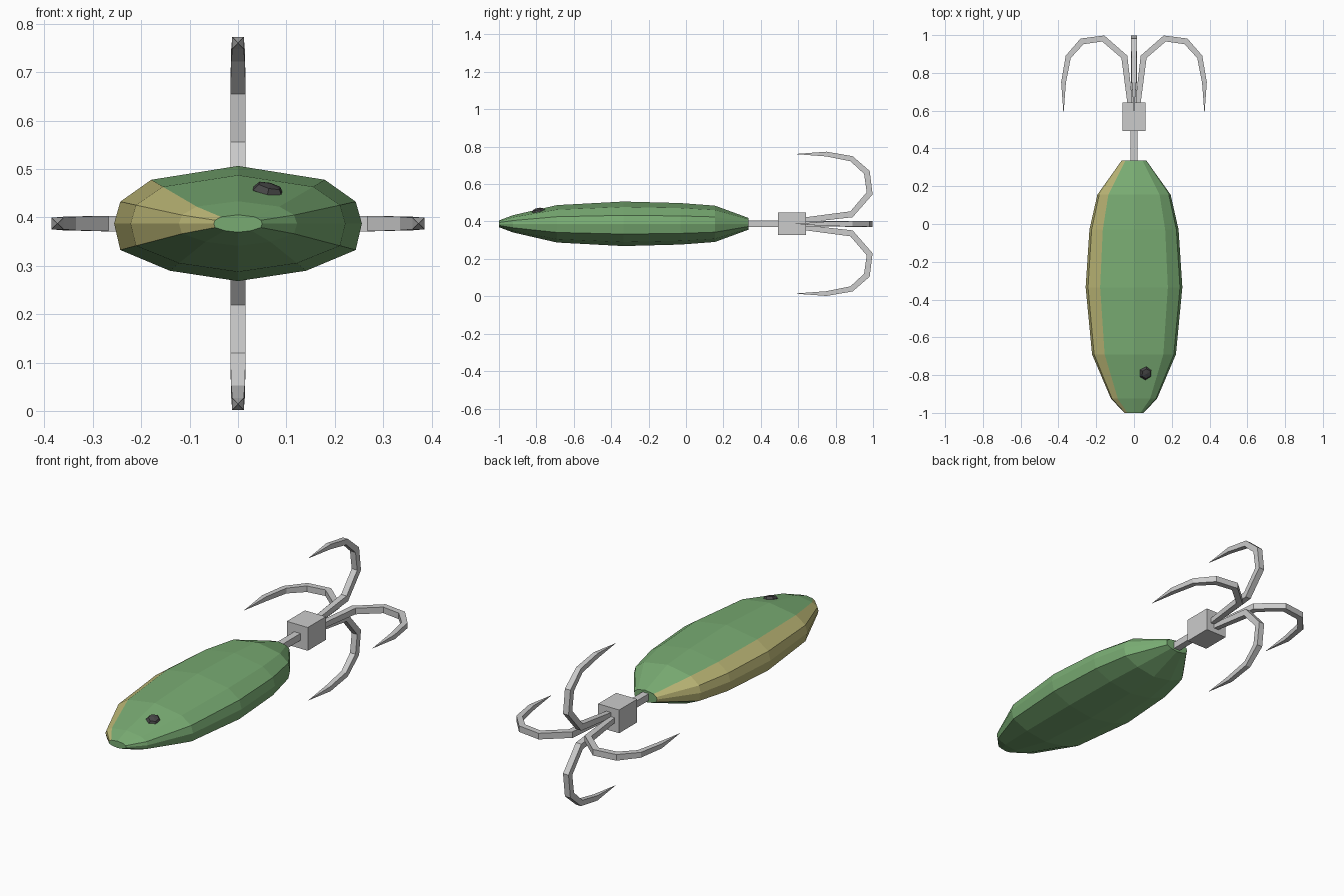
import bpy, bmesh
from math import radians
from mathutils import Vector, Matrix

if "Cube" in bpy.data.objects:
    bpy.data.objects.remove(bpy.data.objects["Cube"])

ZC = 0.3875  # height of the lure's long axis


def material(name, rgb):
    m = bpy.data.materials.new(name)
    m.diffuse_color = (*rgb, 1)
    m.use_nodes = True
    m.node_tree.nodes["Principled BSDF"].inputs["Base Color"].default_value = m.diffuse_color
    return m


def loft(name, rings, mats=(), mat_of=lambda j: 0):
    """Skin a list of equal-sized point rings and cap both ends."""
    bm = bmesh.new()
    vs = [[bm.verts.new(p) for p in ring] for ring in rings]
    n = len(rings[0])
    for a, b in zip(vs, vs[1:]):
        for j in range(n):
            k = (j + 1) % n
            bm.faces.new((a[j], a[k], b[k], b[j])).material_index = mat_of(j)
    bm.faces.new(vs[0])
    bm.faces.new(vs[-1])
    bmesh.ops.remove_doubles(bm, verts=bm.verts, dist=0.0005)
    bmesh.ops.recalc_face_normals(bm, faces=bm.faces)
    me = bpy.data.meshes.new(name)
    bm.to_mesh(me)
    bm.free()
    ob = bpy.data.objects.new(name, me)
    bpy.context.collection.objects.link(ob)
    for m in mats:
        me.materials.append(m)
    return ob


def box(name, size, loc):
    bpy.ops.mesh.primitive_cube_add(size=1, location=loc)
    ob = bpy.context.object
    ob.name = name
    ob.scale = size
    return ob


green = material("green", (0.19, 0.41, 0.17))
yellow = material("yellow", (0.50, 0.47, 0.18))
dark = material("dark", (0.06, 0.06, 0.06))

# Lure body: one 12-sided section scaled along y, yellow stripe on the left
half = [(0, 1), (0.70, 0.76), (0.95, 0.38), (1, 0), (0.95, -0.46), (0.55, -0.82), (0, -1)]
section = half + [(-x, z) for x, z in half[5:0:-1]]
stations = [(-1, 0.05, 0.018), (-0.925, 0.122, 0.046), (-0.69, 0.222, 0.1),
            (-0.335, 0.256, 0.119), (-0.03, 0.236, 0.111), (0.155, 0.194, 0.097),
            (0.335, 0.066, 0.031)]
loft("lure_body",
     [[(x * w, y, ZC + z * h) for x, z in section] for y, w, h in stations],
     (green, yellow), lambda j: 1 if j in (8, 9, 10) else 0)

# Eye: flattened faceted bead lying on the sloping top
bpy.ops.mesh.primitive_uv_sphere_add(segments=6, ring_count=4, radius=1,
                                     location=(0.062, -0.79, 0.453),
                                     rotation=(radians(13), radians(14), 0))
eye = bpy.context.object
eye.name = "eye"
eye.scale = (0.036, 0.038, 0.019)
eye.data.materials.append(dark)

# Shank and hook block
box("shank", (0.036, 0.22, 0.036), (0, 0.41, ZC))
box("hook_block", (0.122, 0.15, 0.122), (0, 0.567, ZC))

# Four hooks: square bar swept along (radius, y), tapering to a point
path = [(0.016, 0.60), (0.051, 0.885), (0.163, 0.982), (0.275, 0.967),
        (0.348, 0.885), (0.373, 0.75), (0.373, 0.58)]
thick = [0.013, 0.016, 0.016, 0.016, 0.014, 0.012, 0.0]
pts = [Vector((0, y, r)) for r, y in path]
rings = []
for i, (p, t) in enumerate(zip(pts, thick)):
    d = (pts[min(i + 1, len(pts) - 1)] - pts[max(i - 1, 0)]).normalized()
    side = Vector((t, 0, 0))
    out = Vector((1, 0, 0)).cross(d) * t * 1.05
    rings.append([p + side + out, p - side + out, p - side - out, p + side - out])
for i, name in enumerate(("top", "right", "bottom", "left")):
    hook = loft(name + "_hook", rings)
    hook.matrix_world = Matrix.Translation((0, 0, ZC)) @ Matrix.Rotation(radians(90 * i), 4, 'Y')
